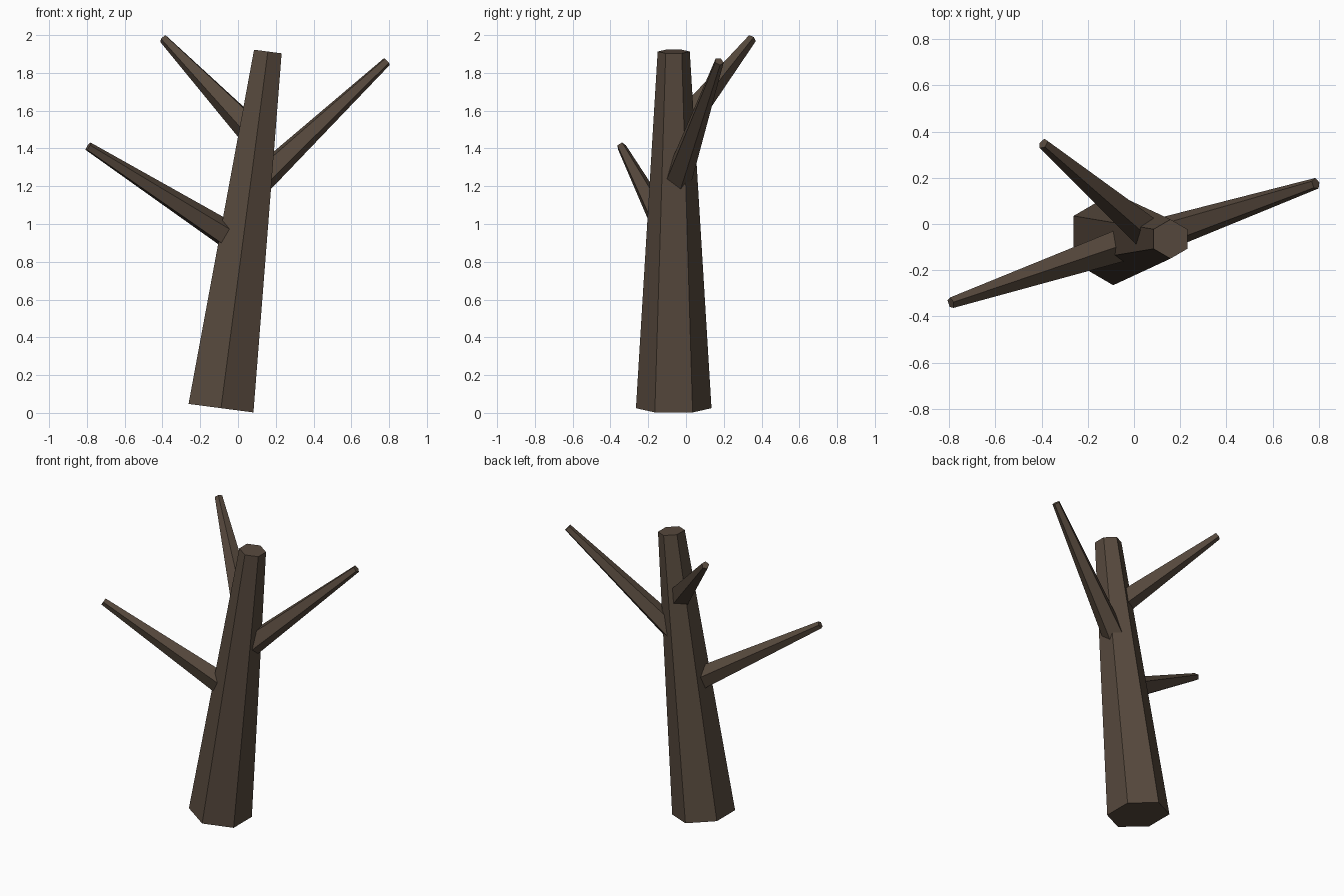
import bpy
import bmesh
from mathutils import Vector, Matrix

cube = bpy.data.objects.get("Cube")
if cube:
    bpy.data.objects.remove(cube, do_unlink=True)

# Single bark colour
bark = bpy.data.materials.new("dark_brown_bark")
bark.use_nodes = True
colour = (0.095, 0.067, 0.047, 1.0)
bark.diffuse_color = colour
bsdf = bark.node_tree.nodes["Principled BSDF"]
bsdf.inputs["Base Color"].default_value = colour
bsdf.inputs["Roughness"].default_value = 0.9


def limb(name, start, end, sides, start_radius, end_radius):
    """Tapered, flat-sided limb running from start to end."""
    start, end = Vector(start), Vector(end)
    axis = end - start
    turn = Vector((0, 0, 1)).rotation_difference(axis).to_matrix().to_4x4()
    bm = bmesh.new()
    bmesh.ops.create_cone(
        bm, cap_ends=True, segments=sides,
        radius1=start_radius, radius2=end_radius, depth=axis.length,
        matrix=Matrix.Translation((start + end) / 2) @ turn)
    mesh = bpy.data.meshes.new(name)
    bm.to_mesh(mesh)
    bm.free()
    mesh.materials.append(bark)
    obj = bpy.data.objects.new(name, mesh)
    bpy.context.collection.objects.link(obj)
    return obj


# Leaning trunk
base = Vector((-0.09, -0.065, 0.025))
top = Vector((0.158, -0.065, 1.913))
limb("trunk", base, top, 6, 0.2, 0.085)

# Branches: each grows from the trunk's axis at a given height to its tip
branches = {
    "right_branch": (0.89, (-0.793, -0.342, 1.41)),
    "left_branch": (1.18, (0.787, 0.175, 1.86)),
    "back_branch": (1.465, (-0.393, 0.348, 1.98)),
}
for name, (height, tip) in branches.items():
    root = base.lerp(top, (height - base.z) / (top.z - base.z))
    limb(name, root, tip, 5, 0.08, 0.025)
